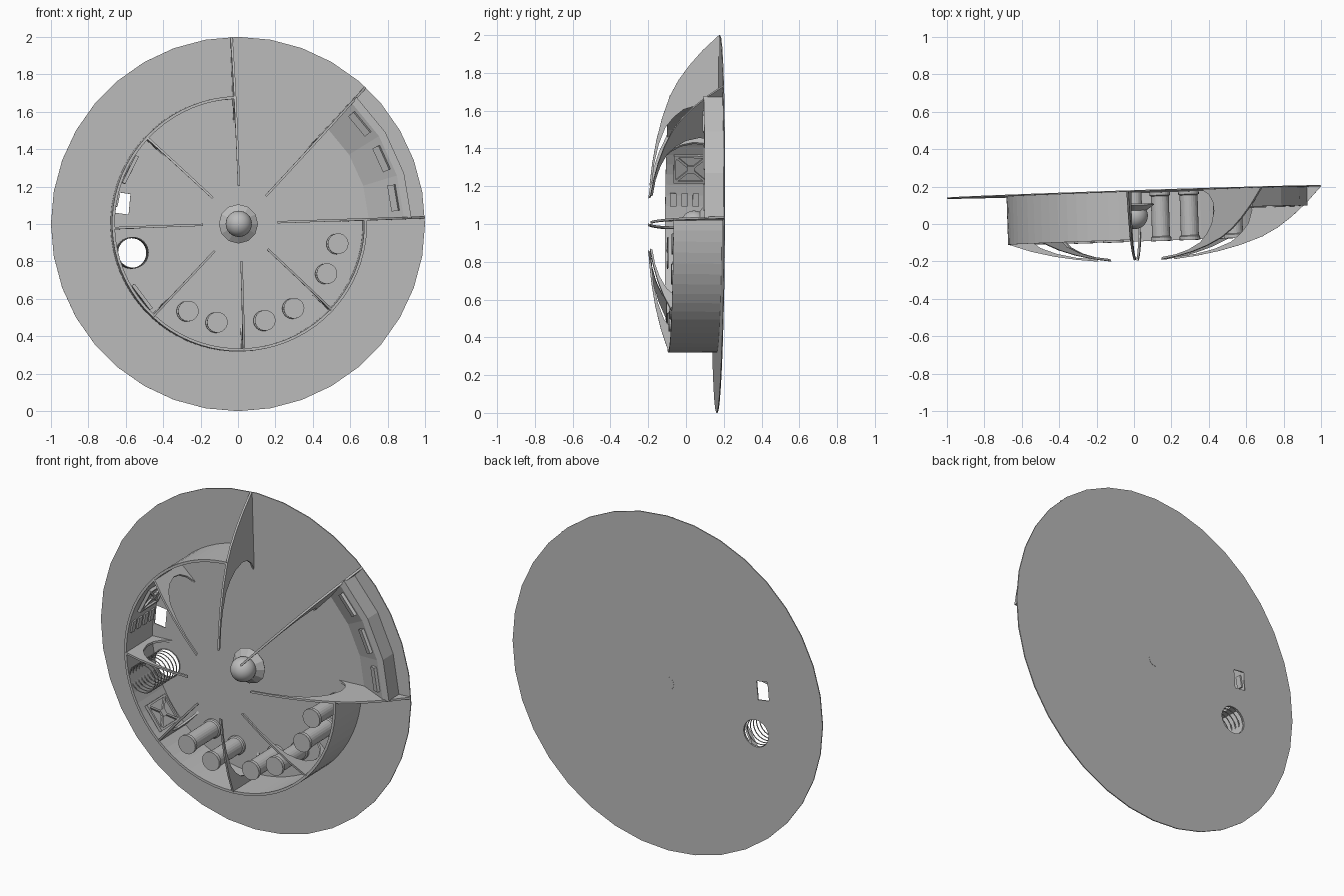
import bpy, bmesh
from math import sin, cos, pi, radians
from mathutils import Matrix, Vector

cube = bpy.data.objects.get("Cube")
if cube:
    bpy.data.objects.remove(cube)

grey = bpy.data.materials.new("plain_grey")
grey.use_nodes = True
grey.diffuse_color = (0.5, 0.5, 0.5, 1)
grey.node_tree.nodes["Principled BSDF"].inputs["Base Color"].default_value = (0.5, 0.5, 0.5, 1)

# Deck frame: u to the right, v up, w out of the slightly tilted deck
U = Vector((1, 0.033, 0)).normalized()
V = Vector((0, 0.007, 1)).normalized()
W = U.cross(V).normalized()
DECK = Matrix((U, V, W)).transposed().to_4x4()
DECK.translation = (0, 0.168, 1)


def make(name, bm, local=Matrix(), smooth=False):
    bmesh.ops.remove_doubles(bm, verts=bm.verts, dist=1e-5)
    bmesh.ops.recalc_face_normals(bm, faces=bm.faces)
    bm.transform(DECK @ local)
    mesh = bpy.data.meshes.new(name)
    bm.to_mesh(mesh)
    bm.free()
    mesh.materials.append(grey)
    for p in mesh.polygons:
        p.use_smooth = smooth
    obj = bpy.data.objects.new(name, mesh)
    bpy.context.collection.objects.link(obj)
    return obj


def lathe(name, profile, start=0, end=360, steps=32, at=(0, 0, 0)):
    """Turn a closed (radius, w) profile around the w axis, in degrees."""
    bm = bmesh.new()
    full = end - start == 360
    rows = []
    for i in range(steps if full else steps + 1):
        a = radians(start + (end - start) * i / steps)
        rows.append([bm.verts.new((r * cos(a), r * sin(a), w)) for r, w in profile])
    n = len(profile)
    for i in range(steps):
        p, q = rows[i], rows[(i + 1) % len(rows)]
        for j in range(n):
            k = (j + 1) % n
            if profile[j][0] + profile[k][0] > 0:
                face = [p[j], p[k], q[k], q[j]]
                if profile[j][0] == 0:
                    face = [p[j], p[k], q[k]]
                elif profile[k][0] == 0:
                    face = [p[j], p[k], q[j]]
                bm.faces.new(face)
    if not full:
        bm.faces.new(rows[0])
        bm.faces.new(rows[-1])
    return make(name, bm, Matrix.Translation(at))


def box(name, size, local):
    bm = bmesh.new()
    bmesh.ops.create_cube(bm, size=1, matrix=Matrix.Diagonal((*size, 1)))
    return make(name, bm, local)


def on_ring(angle, radius, w):
    """Local x points outward, y along the ring, z out of the deck."""
    return Matrix.Rotation(radians(angle), 4, 'Z') @ Matrix.Translation((radius, 0, w))


# Deck disc with a round and a square opening
HATCH = (-0.57, -0.155)
bm = bmesh.new()


def loop(points):
    vs = [bm.verts.new((x, y, 0)) for x, y in points]
    for i, v in enumerate(vs):
        bm.edges.new((v, vs[i - 1]))


def circle(r, n, c=(0, 0)):
    return [(c[0] + r * cos(2 * pi * i / n), c[1] + r * sin(2 * pi * i / n)) for i in range(n)]


loop(circle(1, 36))
loop(circle(0.08, 32, HATCH))
loop([(-0.655, 0.06), (-0.585, 0.05), (-0.575, 0.16), (-0.645, 0.17)])
bmesh.ops.triangle_fill(bm, use_beauty=True, use_dissolve=False, edges=bm.edges)
res = bmesh.ops.extrude_face_region(bm, geom=bm.faces[:])
bmesh.ops.translate(bm, vec=(0, 0, -0.006),
                    verts=[g for g in res["geom"] if isinstance(g, bmesh.types.BMVert)])
make("deck_disc", bm)

# Curved wall around three quarters of the deck
lathe("outer_wall", [(0.667, 0), (0.682, 0), (0.682, 0.257), (0.667, 0.257)], 92, 362, 54)

# Ribs: hooked arch inside, three of them reach the rim
ARCH = [(0.54, 0), (0.59, 0.025), (0.62, 0.065), (0.627, 0.115), (0.605, 0.185),
        (0.565, 0.235), (0.51, 0.28), (0.42, 0.315), (0.32, 0.338), (0.21, 0.35)]
CROWN = [(0.2, 0.363), (0.32, 0.349), (0.44, 0.328), (0.56, 0.298), (0.675, 0.258)]
FIN = [(0.76, 0.213), (0.84, 0.155), (0.92, 0.085), (1, 0)]


def rib(name, angle, outline):
    bm = bmesh.new()
    face = bm.faces.new([bm.verts.new((r, -0.006, w)) for r, w in outline])
    res = bmesh.ops.extrude_face_region(bm, geom=[face])
    bmesh.ops.translate(bm, vec=(0, 0.012, 0),
                        verts=[g for g in res["geom"] if isinstance(g, bmesh.types.BMVert)])
    make(name, bm, Matrix.Rotation(radians(angle), 4, 'Z'))


for i in range(8):
    tall = i < 3
    rib("tall_rib" if tall else "short_rib", 2 + 45 * i,
        ARCH + CROWN + (FIN if tall else [(0.675, 0)]))

# Sloped console with three screens
lathe("console", [(0.7, 0), (0.925, 0), (0.925, 0.1), (0.885, 0.1)], 2, 47, 3)
for i in range(3):
    tilt = Matrix.Rotation(radians(-28), 4, 'Y')
    box("console_screen", (0.04, 0.14, 0.02), on_ring(9.5 + 15 * i, 0.84, 0.088) @ tilt)

# Storage canisters with rims
for x, v in [(-0.274, -0.467), (-0.119, -0.527), (0.137, -0.517),
             (0.291, -0.452), (0.467, -0.267), (0.527, -0.107)]:
    lathe("canister", [(0, 0), (0.055, 0), (0.055, 0.015), (0.048, 0.02), (0.048, 0.235),
                       (0.055, 0.24), (0.055, 0.26), (0, 0.26)], steps=24, at=(x, v, 0))

# Wire hoops in front of the round opening
for i in range(9):
    wire = [(0.082 + 0.003 * cos(k * pi / 3), 0.003 * sin(k * pi / 3)) for k in range(6)]
    lathe("hatch_hoop", wire, at=(*HATCH, 0.005 + 0.03 * i))

# Cross-braced panels on the inside of the wall
for angle in (153.5, 217):
    base = on_ring(angle, 0.655, 0.125)
    box("brace_panel", (0.008, 0.16, 0.18), base)
    for s in (-1, 1):
        box("panel_side", (0.018, 0.012, 0.18), base @ Matrix.Translation((-0.006, s * 0.075, 0)))
        box("panel_edge", (0.018, 0.16, 0.012), base @ Matrix.Translation((-0.006, 0, s * 0.085)))
        box("panel_brace", (0.016, 0.012, 0.22),
            base @ Matrix.Translation((-0.006, 0, 0)) @ Matrix.Rotation(s * 0.73, 4, 'X'))
    box("panel_hub", (0.022, 0.04, 0.04), base @ Matrix.Translation((-0.006, 0, 0)))

# Row of small wall lights
for i in range(4):
    box("wall_light", (0.012, 0.07, 0.034), on_ring(169, 0.663, 0.035 + 0.06 * i))

# Central pedestal, collar and globe
lathe("pedestal", [(0, -0.007), (0.04, -0.007), (0.04, 0.1), (0, 0.1)], steps=24)
lathe("collar", [(0.06, 0.085), (0.1, 0.06), (0.105, 0.068), (0.062, 0.098)], steps=12)
bm = bmesh.new()
bmesh.ops.create_uvsphere(bm, u_segments=32, v_segments=16, radius=0.07)
make("globe", bm, Matrix.Translation((0, 0, 0.125)), smooth=True)
